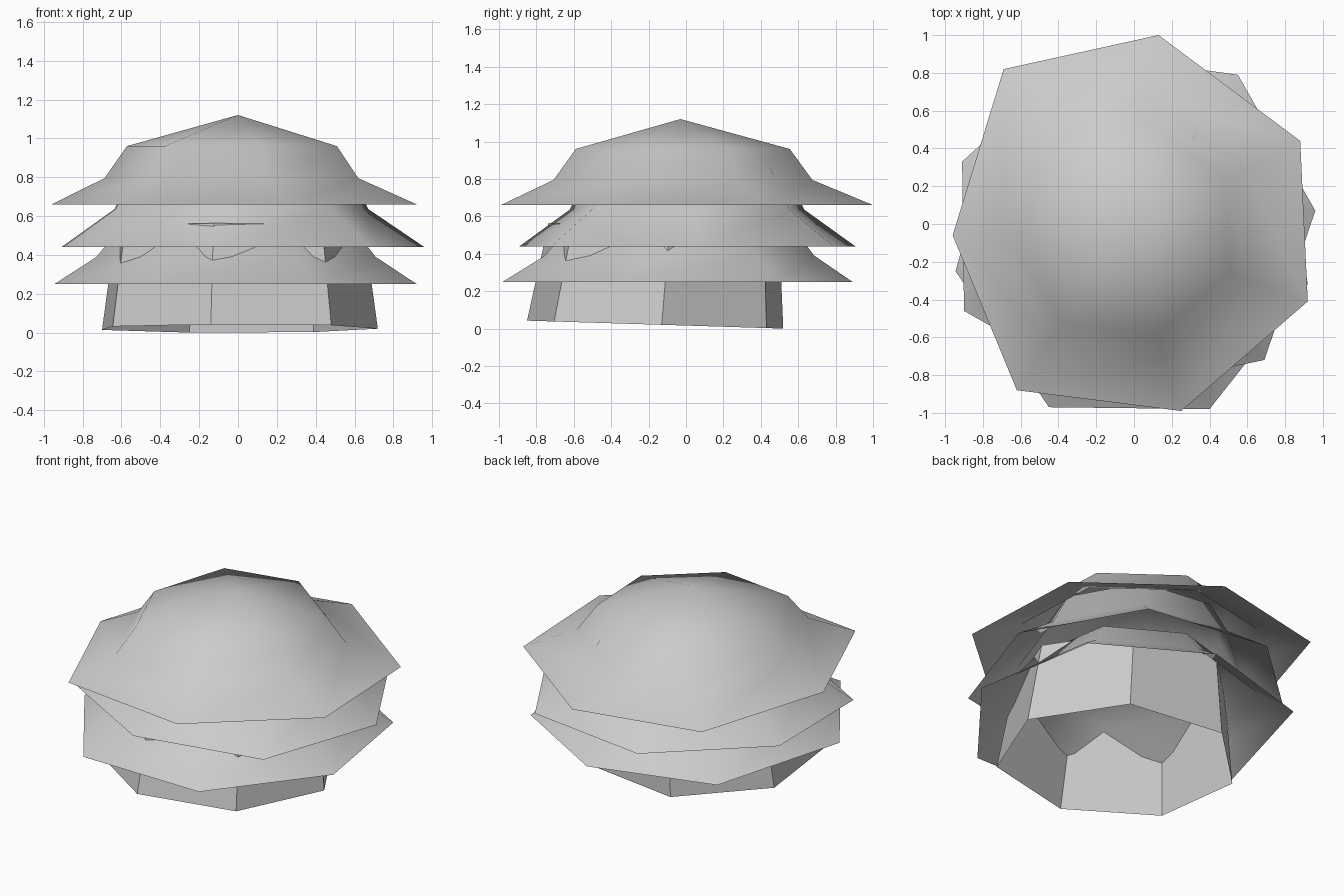
import bpy, bmesh

cube = bpy.data.objects.get("Cube")
if cube:
    bpy.data.objects.remove(cube, do_unlink=True)

grey = bpy.data.materials.new("plain_grey")
grey.use_nodes = True
colour = (0.6, 0.6, 0.6, 1)
grey.diffuse_color = colour
grey.node_tree.nodes["Principled BSDF"].inputs["Base Color"].default_value = colour


def build(name, rings, apex=None, smooth=False):
    """Bridge matching rings of points, optionally closing them at an apex."""
    bm = bmesh.new()
    loops = [[bm.verts.new(p) for p in ring] for ring in rings]
    count = len(loops[0])
    for low, high in zip(loops, loops[1:]):
        for i in range(count):
            j = (i + 1) % count
            bm.faces.new((low[i], low[j], high[j], high[i]))
    if apex:
        tip = bm.verts.new(apex)
        for i in range(count):
            bm.faces.new((loops[-1][i], loops[-1][(i + 1) % count], tip))
    for face in bm.faces:
        face.smooth = smooth
    mesh = bpy.data.meshes.new(name)
    bm.to_mesh(mesh)
    bm.free()
    mesh.materials.append(grey)
    obj = bpy.data.objects.new(name, mesh)
    bpy.context.collection.objects.link(obj)
    return obj


def canopy(name, rim, profile, apex):
    """Open seven-sided dome; profile holds (scale, height, shift) per ring."""
    rings = [[(x * s + d, y * s + d, z) for x, y in rim] for s, z, d in profile]
    build(name, rings, apex, smooth=True)


# Three stacked canopies, rims listed counterclockwise
canopy("top_canopy",
       [(0.92, -0.41), (0.88, 0.44), (0.13, 1.0), (-0.69, 0.82),
        (-0.96, -0.06), (-0.62, -0.88), (0.25, -0.99)],
       [(1, 0.66, 0), (0.695, 0.795, -0.02), (0.575, 0.96, -0.02)],
       (0, -0.03, 1.12))
canopy("middle_canopy",
       [(0.96, 0.07), (0.55, 0.79), (-0.28, 0.905), (-0.91, 0.33),
        (-0.90, -0.46), (-0.14, -0.89), (0.69, -0.72)],
       [(1, 0.44, 0), (0.7, 0.635, 0), (0.57, 0.86, 0)],
       (0, -0.02, 1.07))
canopy("lower_canopy",
       [(0.92, -0.32), (0.79, 0.49), (0.1, 0.89), (-0.69, 0.66),
        (-0.945, -0.25), (-0.45, -0.97), (0.4, -0.98)],
       [(1, 0.25, 0), (0.77, 0.39, 0), (0.63, 0.555, 0)],
       (0, -0.03, 0.71))

# Tapered base wall, open underneath and leaning slightly
foot = [(0.72, -0.13), (0.39, 0.43), (-0.25, 0.52), (-0.70, 0.08),
        (-0.645, -0.51), (-0.14, -0.85), (0.48, -0.705)]
bottom = [(x, y, 0.016 - 0.031 * y) for x, y in foot]
top = [(x * 0.9, y * 0.9 + 0.03, 0.537 - 0.031 * y) for x, y in foot]
build("base_wall", [bottom, top])
